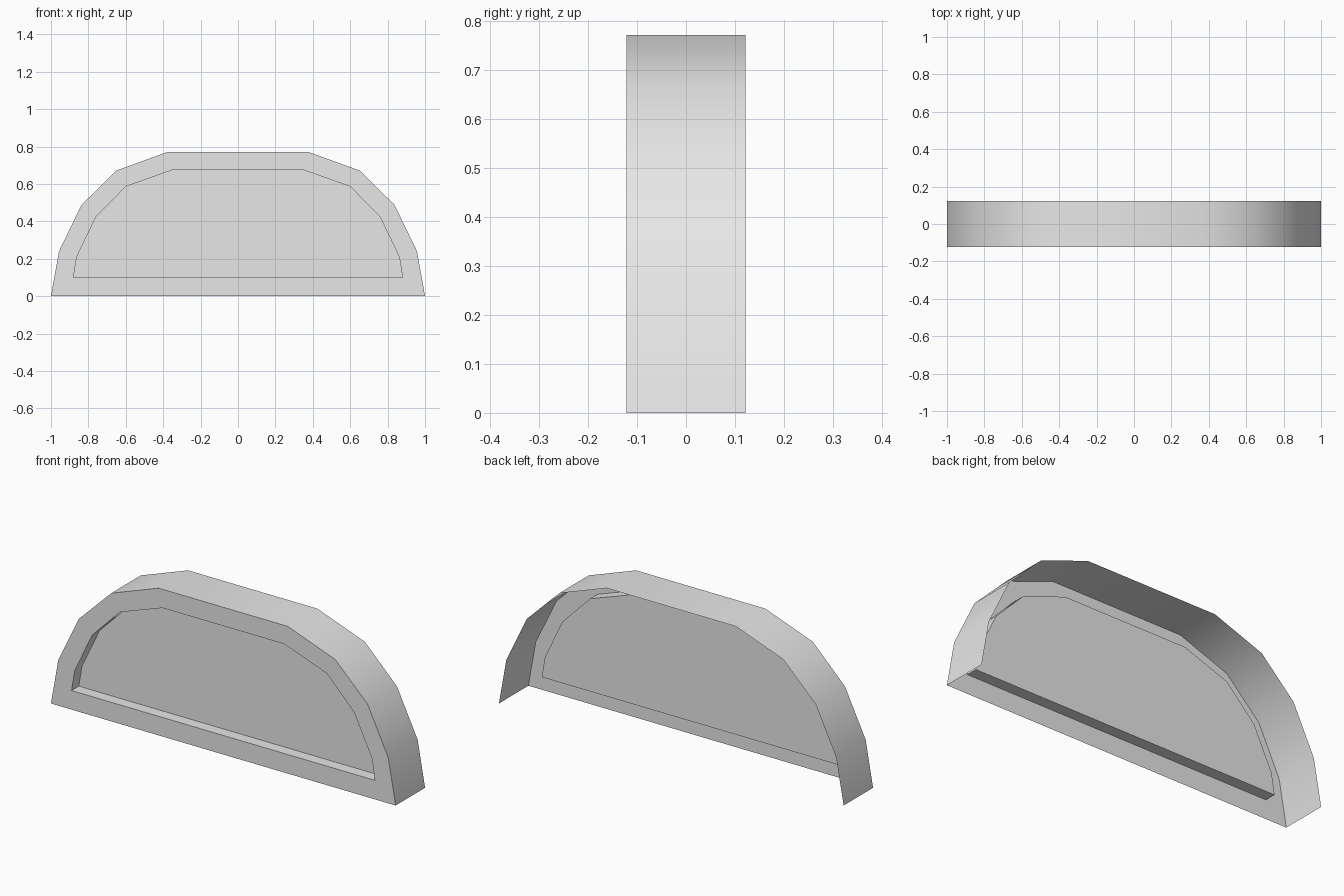
import bpy
import bmesh
import math

cube = bpy.data.objects.get("Cube")
if cube:
    bpy.data.objects.remove(cube, do_unlink=True)

FRONT, BACK, PANEL = -0.122, 0.122, -0.062

# Right halves of the two arch outlines (x, z), from the foot to the crown
OUTER = [(1, 0), (0.957, 0.24), (0.837, 0.488), (0.65, 0.672), (0.375, 0.772)]
INNER = [(0.88, 0.1), (0.862, 0.21), (0.76, 0.423), (0.6, 0.586), (0.353, 0.674)]

grey = bpy.data.materials.new("light grey")
grey.use_nodes = True
grey.diffuse_color = (0.8, 0.8, 0.8, 1)
grey.node_tree.nodes["Principled BSDF"].inputs["Base Color"].default_value = (0.8, 0.8, 0.8, 1)


def mirrored(half):
    """Full outline from the +x foot over the crown to the -x foot."""
    return half + [(-x, z) for x, z in reversed(half)]


def ring(bm, half, y):
    return [bm.verts.new((x, y, z)) for x, z in mirrored(half)]


def bridge(bm, a, b, closed):
    """Quads between two matching rows of vertices."""
    n = len(a)
    for i in range(n if closed else n - 1):
        j = (i + 1) % n
        bm.faces.new((a[i], a[j], b[j], b[i]))


bm = bmesh.new()
rim_back = ring(bm, OUTER, BACK)
rim_front = ring(bm, OUTER, FRONT)
lip = ring(bm, INNER, FRONT)
recess = ring(bm, INNER, PANEL)

bridge(bm, rim_back, rim_front, closed=False)   # arched wall, open below and behind
bridge(bm, rim_front, lip, closed=True)         # front frame
bridge(bm, lip, recess, closed=True)            # recess walls
bm.faces.new(recess)                            # sunken panel

# Turn the sheet so that its panel faces the front
bmesh.ops.recalc_face_normals(bm, faces=bm.faces)
bm.faces.ensure_lookup_table()
bm.normal_update()
if bm.faces[-1].normal.y > 0:
    bmesh.ops.reverse_faces(bm, faces=bm.faces)

mesh = bpy.data.meshes.new("arched_shell")
bm.to_mesh(mesh)
bm.free()
mesh.materials.append(grey)

shell = bpy.data.objects.new("arched_shell", mesh)
bpy.context.collection.objects.link(shell)
bpy.ops.object.select_all(action="DESELECT")
shell.select_set(True)
bpy.context.view_layer.objects.active = shell
bpy.ops.object.shade_smooth_by_angle(angle=math.radians(40))
